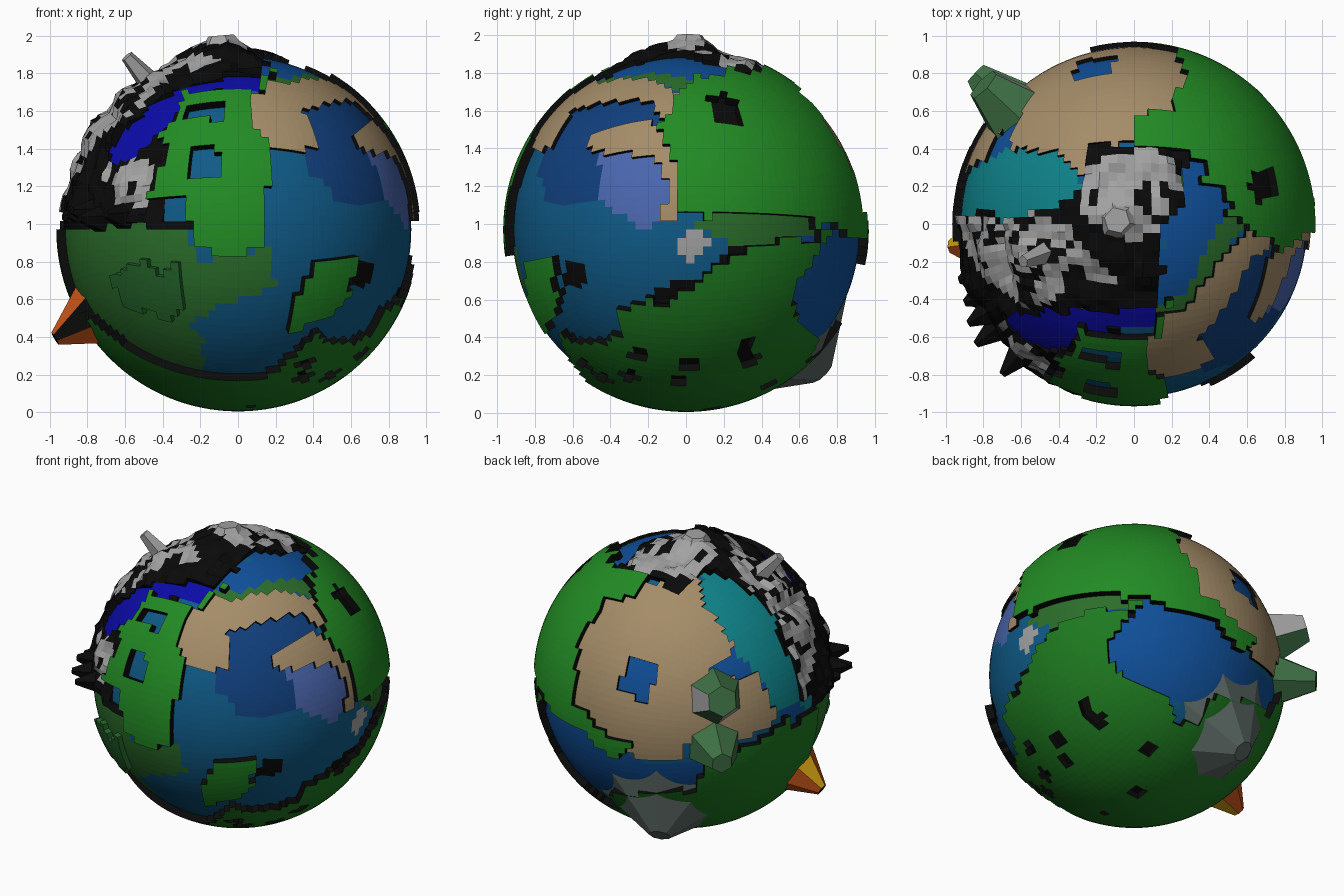
import bpy, bmesh, math, random
from mathutils import Vector, noise

if "Cube" in bpy.data.objects:
    bpy.data.objects.remove(bpy.data.objects["Cube"])

random.seed(4)
C = Vector((0, 0, 0.97))
SEA = 0.92
LEVEL = dict(ocean=SEA, sand_land=0.94, green_land=0.968, south_land=0.965, mountains=0.94, forest_mesa=0.955)
HEX = dict(sea='0F5A87', deep='0F4F99', navy='103F7D', peri='4A66AE', cyan='0E838A', royal='0B0BA8', green='228B24',
           plain='2B6E2B', south='1E7A20', sand='A48C68', black='0A0A0A', grey='A2A2A2', orange='C9561A',
           yellow='D9A514', moss='3F7145', slate='5B6863', mesa='24642A')
mats = {}


def mat(c):
    if c not in mats:
        m = bpy.data.materials.new(c)
        rgb = [int(HEX[c][i:i + 2], 16) / 255 for i in (0, 2, 4)]
        m.diffuse_color = [((v + .055) / 1.055) ** 2.4 if v > .04 else v / 12.92 for v in rgb] + [1]
        m.use_nodes = True
        m.node_tree.nodes["Principled BSDF"].inputs["Base Color"].default_value = m.diffuse_color
        mats[c] = m
    return mats[c]


def view(az, el, origin, sx, sy):
    a, e = math.radians(az), math.radians(el)
    c = Vector((math.sin(a), -math.cos(a), 0))
    r = Vector((-c.y, c.x, 0))
    d = c * math.cos(e) + Vector((0, 0, math.sin(e)))
    return r, d.cross(r), d, origin, sx, sy


# painting directions: straight views in hundredths, angled ones in picture units
V = dict(F=view(0, 0, (0, 97), 100, 100), R=view(90, 0, (0, 97), 100, 100), W=view(-90, 0, (0, 97), 100, 100),
         T=view(0, 90, (0, 0), 100, 100), BL=view(-145, 25, (680, 678), 157, -157),
         BR=view(135, -25, (1130, 673), 157, -157))

# quad sphere grid
grid = bmesh.new()
bmesh.ops.create_cube(grid, size=2)
bmesh.ops.subdivide_edges(grid, edges=grid.edges[:], cuts=31, use_grid_fill=True)
for v in grid.verts:
    v.co = Vector([math.tan(k * math.pi / 4) for k in v.co]).normalized()
grid.verts.index_update()
grid.faces.ensure_lookup_table()
grid.faces.index_update()
centre = [f.calc_center_median().normalized() for f in grid.faces]
cell = [('ocean', 'sea')] * len(centre)
# mountain relief: coarse crags, rising to the summit
bump = [.045 * noise.noise(v.co * 7) + random.uniform(-.01, .01)
        + .075 * math.exp(-((v.co.x + .1) ** 2 + v.co.y ** 2) / .05) * (v.co.z > 0) for v in grid.verts]


def inside(x, y, pts):
    hit = False
    for (x1, y1), (x2, y2) in zip(pts, pts[1:] + pts[:1]):
        if (y1 > y) != (y2 > y) and x < (x2 - x1) * (y - y1) / (y2 - y1) + x1:
            hit = not hit
    return hit


def paint(name, part, colour, *pts, depth=0.08):
    r, u, d, o, sx, sy = V[name]
    for i, n in enumerate(centre):
        p = n * LEVEL[part]
        if p.dot(d) > depth and inside(o[0] + p.dot(r) * sx, o[1] + p.dot(u) * sy, list(pts)):
            cell[i] = (part, colour)


# south cap
for i, n in enumerate(centre):
    if n.z < -.83:
        cell[i] = ('south_land', 'south')

# west side
paint('W', 'ocean', 'plain', (-20, 100), (100, 98), (100, 40), (0, 35), (-30, 60), depth=.25)
paint('W', 'mountains', 'black', (5, 98), (100, 98), (60, 170), (0, 195), (-5, 170), (-12, 140))
paint('W', 'south_land', 'south', (100, 50), (50, 48), (0, 55), (-50, 62), (-100, 60), (-60, -5), (60, -5), depth=.35)

# back, seen from the left
paint('BL', 'green_land', 'green', (525, 660), (545, 590), (600, 540), (645, 525), (630, 570), (598, 592), (572, 612),
      (570, 660), (592, 690), (580, 720), (602, 742), (540, 700))
paint('BL', 'ocean', 'deep', (535, 690), (545, 725), (600, 790), (700, 795), (760, 760), (640, 765), (602, 745))
paint('BL', 'south_land', 'south', (600, 790), (690, 795), (700, 765), (760, 740), (800, 705), (832, 690), (825, 740),
      (795, 800), (700, 835), (620, 825))
paint('BL', 'sand_land', 'sand', (572, 620), (600, 590), (695, 580), (735, 650), (788, 690), (765, 725), (740, 742),
      (680, 748), (680, 764), (640, 764), (605, 742), (580, 720), (592, 690), (570, 660))
paint('BL', 'ocean', 'deep', (698, 580), (712, 576), (738, 632), (800, 705), (785, 730), (748, 675), (704, 686),
      (704, 668), (722, 660), (730, 645))
paint('BL', 'ocean', 'cyan', (700, 573), (732, 573), (748, 610), (802, 678), (818, 705), (800, 712), (740, 640))
paint('BL', 'ocean', 'deep', (613, 692), (625, 655), (653, 668), (641, 704))

# back, seen from the right and below
paint('BR', 'green_land', 'green', (1015, 600), (1060, 580), (1100, 578), (1116, 608), (1190, 585), (1208, 630),
      (1245, 668), (1260, 650), (1215, 605), (1185, 570), (1172, 545), (1192, 528), (1130, 512), (1060, 528))
paint('BR', 'ocean', 'deep', (1118, 612), (1190, 585), (1208, 625), (1255, 675), (1265, 710), (1190, 705), (1160, 725),
      (1115, 767), (1098, 750), (1132, 690), (1104, 660))
paint('BR', 'south_land', 'south', (1088, 600), (1120, 597), (1104, 655), (1130, 685), (1098, 748), (1112, 768),
      (1160, 730), (1272, 745), (1235, 815), (1130, 832), (1060, 812), (1008, 780), (1020, 692), (1050, 640))

# front
paint('F', 'ocean', 'plain', (-100, 99), (-32, 99), (-20, 80), (17, 87), (20, 66), (-12, 56), (-27, 46), (-18, 38),
      (-20, 15), (-60, 30), (-95, 55))
paint('F', 'forest_mesa', 'mesa', (-68, 72), (-60, 75), (-50, 83), (-43, 72), (-28, 82), (-32, 68), (-27, 56),
      (-40, 48), (-46, 53), (-60, 54))
paint('F', 'south_land', 'south', (-94, 60), (-50, 28), (-18, 18), (40, 16), (50, 19), (75, 39), (95, 69), (110, 40),
      (60, -10), (-60, -10), (-110, 50))
paint('F', 'mountains', 'black', (-98, 99), (-32, 99), (-45, 116), (-38, 130), (-66, 133), (-70, 148), (-50, 165),
      (-20, 180), (10, 182), (-10, 205), (-60, 195), (-105, 130))
paint('F', 'mountains', 'grey', (-80, 113), (-70, 137), (-48, 134), (-36, 122), (-50, 109), (-70, 112))
paint('F', 'mountains', 'grey', (-84, 130), (-74, 135), (-55, 160), (-60, 172), (-76, 150))
paint('F', 'ocean', 'royal', (-70, 133), (-66, 146), (-50, 158), (-45, 168), (-10, 180), (14, 180), (14, 172),
      (-10, 171), (-30, 159), (-43, 144), (-58, 133))
paint('F', 'green_land', 'green', (15, 183), (28, 184), (24, 162), (12, 150), (20, 147), (12, 98), (14, 88), (-2, 83),
      (-20, 87), (-25, 99), (-48, 116), (-36, 138), (-43, 146), (-30, 160), (-30, 170), (12, 173))
for x, z, w, h in ((-17, 131, 7, 7), (-18, 157, 10, 4), (-34, 107, 6, 6)):
    paint('F', 'ocean', 'sea', (x - w, z - h), (x + w, z - h), (x + w, z + h), (x - w, z + h))
paint('F', 'sand_land', 'sand', (28, 184), (52, 182), (42, 166), (50, 150), (51, 136), (30, 144), (11, 148), (10, 153),
      (24, 163))
paint('F', 'green_land', 'green', (26, 42), (32, 62), (42, 78), (63, 81), (59, 62), (48, 50))
paint('F', 'ocean', 'black', (62, 67), (70, 67), (72, 78), (64, 78))

# right side
paint('R', 'ocean', 'navy', (-78, 128), (-74, 142), (-60, 160), (-40, 167), (-15, 166), (-14, 150), (-46, 130),
      (-46, 112), (-73, 110))
paint('R', 'sand_land', 'sand', (-82, 138), (-74, 160), (-45, 178), (-20, 181), (-5, 170), (-2, 160), (-12, 156),
      (-18, 165), (-40, 166), (-60, 160), (-72, 141))
paint('R', 'sand_land', 'sand', (-51, 140), (-50, 148), (-20, 154), (-13, 152), (8, 112), (-8, 100), (-16, 105),
      (-8, 115), (-15, 135), (-45, 136))
paint('R', 'ocean', 'peri', (-46, 138), (-16, 135), (-8, 114), (-15, 104), (-17, 94), (-30, 102), (-46, 112))
paint('R', 'ocean', 'plain', (3, 101), (48, 113), (68, 114), (70, 96), (30, 87))
paint('R', 'ocean', 'grey', (-7, 85), (3, 80), (13, 92), (4, 99))
paint('R', 'ocean', 'deep', (70, 88), (78, 99), (100, 96), (90, 68), (78, 35), (60, 50), (56, 65))
paint('R', 'green_land', 'green', (-6, 162), (5, 178), (0, 186), (45, 190), (78, 168), (93, 130), (100, 95), (90, 92),
      (78, 100), (69, 98), (68, 112), (58, 114), (58, 127), (51, 127), (49, 114), (8, 103), (6, 110), (-16, 153))
paint('R', 'south_land', 'south', (-35, 53), (-2, 70), (10, 67), (20, 82), (30, 62), (48, 65), (53, 86), (70, 90),
      (70, 99), (80, 98), (72, 86), (56, 66), (60, 48), (70, 38), (50, 0), (-50, 0), (-50, 20), (-30, 22))
paint('R', 'ocean', 'black', (-65, 68), (-56, 68), (-55, 80), (-64, 80))

# top
paint('T', 'sand_land', 'sand', (0, 57), (20, 60), (22, 70), (28, 72), (22, 93), (0, 94))
paint('T', 'green_land', 'green', (0, 57), (20, 60), (22, 70), (30, 72), (22, 95), (60, 90), (100, 40), (97, -5),
      (70, -8), (46, 12), (47, 22), (36, 24), (38, 35), (27, 40), (2, 43))
paint('T', 'ocean', 'deep', (12, -22), (16, -10), (8, 0), (28, 33), (38, 34), (36, 22), (46, 20), (50, 8), (28, -36),
      (14, -42))
paint('T', 'ocean', 'plain', (12, -45), (28, -36), (48, 6), (58, 0), (52, -10), (38, -30), (25, -45), (14, -47))
paint('T', 'ocean', 'black', (58, 20), (63, 10), (74, 16), (70, 28), (62, 28))
paint('T', 'mountains', 'black', (-25, 42), (0, 42), (27, 40), (28, 10), (10, 0), (16, -25), (12, -46), (-68, -47),
      (-80, -65), (-96, -30), (-95, 0), (-80, 10), (-65, 0), (-40, 10), (-25, 20))
paint('T', 'mountains', 'grey', (-25, 30), (0, 39), (28, 40), (28, 20), (15, 15), (20, 0), (0, -9), (-27, 5))
paint('T', 'mountains', 'grey', (-95, 3), (-70, 5), (-35, 8), (-30, -10), (-5, -33), (-35, -30), (-45, -45), (-62, -42),
      (-85, -25))
paint('T', 'ocean', 'cyan', (-92, 8), (-80, 10), (-70, 1), (-40, 9), (-27, 20), (-38, 38), (-70, 39), (-92, 25))

# dark rock cracks, and dark pits scattered over the south land
pits = [Vector([random.gauss(0, 1) for _ in range(3)]).normalized() for _ in range(130)]
for i, (part, colour) in enumerate(cell):
    n = centre[i]
    if colour == 'grey' and part == 'mountains' and noise.noise(n * 9 + Vector((3, 1, 7))) > .18:
        cell[i] = (part, 'black')
    if part == 'south_land' and n.x > .05 and n.y > -.6 and any((n - p).length < .055 for p in pits):
        cell[i] = ('ocean', 'black')


def finish(name, bm, colours):
    me = bpy.data.meshes.new(name)
    bm.to_mesh(me)
    bm.free()
    for c in colours:
        me.materials.append(mat(c))
    bpy.context.collection.objects.link(bpy.data.objects.new(name, me))


# each land: shell faces plus dark cliff walls down to the sea
for part, level in LEVEL.items():
    bm, made = bmesh.new(), {}
    colours = ['mesa' if part == 'forest_mesa' else 'black']

    def vert(v, low=False):
        if (v.index, low) not in made:
            rad = .9 if low else level + (bump[v.index] if part == 'mountains' else 0)
            made[v.index, low] = bm.verts.new(C + v.co * rad)
        return made[v.index, low]

    for f in grid.faces:
        p, c = cell[f.index]
        if p != part:
            continue
        if c not in colours:
            colours.append(c)
        bm.faces.new([vert(v) for v in f.verts]).material_index = colours.index(c)
        if level > SEA:
            for l in f.loops:
                if cell[l.link_loop_radial_next.face.index][0] != part:
                    a, b = l.vert, l.link_loop_next.vert
                    bm.faces.new([vert(b), vert(a), vert(a, True), vert(b, True)])
    finish(part, bm, colours)
grid.free()


def peak(name, tip, base_r, top_r, sides, colours, base=.86, lean=None):
    """Faceted cone from inside the globe to a tip given relative to its centre."""
    tip = Vector(tip)
    foot = Vector(lean) if lean else tip.normalized() * base
    axis = tip - foot
    bm = bmesh.new()
    bmesh.ops.create_cone(bm, cap_ends=True, segments=sides, radius1=base_r, radius2=top_r, depth=axis.length)
    q = axis.to_track_quat('Z', 'Y')
    for v in bm.verts:
        v.co = C + (foot + tip) / 2 + q @ v.co
    for i, f in enumerate(bm.faces):
        f.material_index = i % len(colours)
    finish(name, bm, colours)


# peaks and outcrops
peak('upper_moss_peak', (-.80, .74, .32), .20, .10, 6, ['moss', 'moss', 'grey'])
peak('lower_moss_peak', (-.84, .80, -.08), .20, .07, 6, ['moss'])
peak('slate_peak', (-.30, .72, -.76), .50, .07, 8, ['slate'], base=.76)
peak('volcano', (-.97, -.12, -.58), .23, .04, 7, ['orange', 'black', 'orange', 'yellow'], base=.82)
peak('pale_spire', (-.59, -.2, .92), .08, .035, 5, ['grey'], lean=(-.40, -.13, .70))
for k, t in enumerate(((-.90, -.42, .08), (-.88, -.53, .10), (-.84, -.64, .06), (-.70, -.80, .08), (-.93, -.30, .07))):
    peak('dark_spike_%d' % (k + 1), t, .10, .02, 5, ['black'])
peak('summit', (-.09, .02, 1.03), .2, .07, 6, ['grey'])
